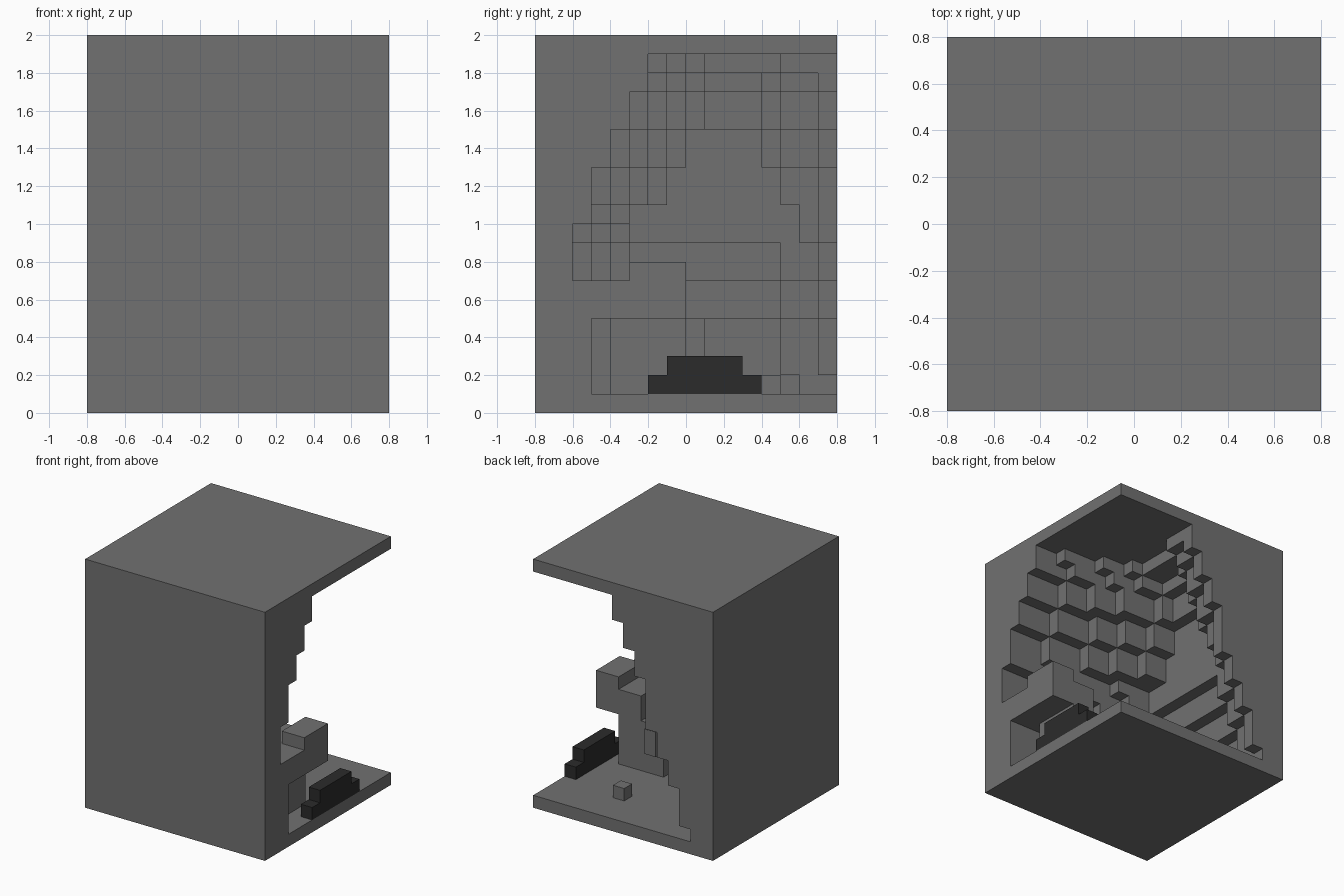
import bpy, bmesh
from mathutils import Vector

cube = bpy.data.objects.get("Cube")
if cube:
    bpy.data.objects.remove(cube, do_unlink=True)

SIZE, HEIGHT, UNIT = 16, 20, 0.1


def material(name, value):
    m = bpy.data.materials.new(name)
    m.use_nodes = True
    colour = (value, value, value, 1)
    m.diffuse_color = colour
    bsdf = m.node_tree.nodes["Principled BSDF"]
    bsdf.inputs["Base Color"].default_value = colour
    bsdf.inputs["Roughness"].default_value = 0.9
    return m


def block_object(name, cells, mat):
    """Skin a set of unit cells with only the exposed faces."""
    bm = bmesh.new()
    corners = {}

    def vert(p):
        if p not in corners:
            x, y, z = p
            corners[p] = bm.verts.new(((x - SIZE / 2) * UNIT, (y - SIZE / 2) * UNIT, z * UNIT))
        return corners[p]

    for cell in cells:
        for axis in range(3):
            for side in (0, 1):
                near = list(cell)
                near[axis] += 2 * side - 1
                if tuple(near) in cells:
                    continue
                u, v = (axis + 1) % 3, (axis + 2) % 3
                ring = []
                for du, dv in ((0, 0), (1, 0), (1, 1), (0, 1)):
                    p = list(cell)
                    p[axis] += side
                    p[u] += du
                    p[v] += dv
                    ring.append(vert(tuple(p)))
                bm.faces.new(ring if side else ring[::-1])
    # merge flat neighbouring faces
    bmesh.ops.dissolve_limit(bm, angle_limit=0.01, verts=bm.verts, edges=bm.edges)
    mesh = bpy.data.meshes.new(name)
    bm.to_mesh(mesh)
    bm.free()
    mesh.materials.append(mat)
    obj = bpy.data.objects.new(name, mesh)
    bpy.context.collection.objects.link(obj)
    return obj


def cells_in(xs, ys, zs):
    return {(x, y, z) for x in range(*xs) for y in range(*ys) for z in range(*zs)}


# Cave layers: top level, side wall at back edge, side wall deep inside,
# rounding length, front wall at open edge, front wall at inner corner
LAYERS = [
    (1, 2, 1, 3, 3, 5), (4, 3, 1, 3, 3, 5), (6, 4, 2, 3, 3, 5),
    (8, 5, 3, 3, 2, 5), (9, 6, 4, 2, 2, 5), (10, 6, 4, 2, 3, 5),
    (12, 6, 4, 3, 3, 7), (14, 7, 4, 4, 4, 8), (16, 8, 5, 4, 5, 9),
    (17, 9, 6, 4, 6, 9), (18, 9, 8, 5, 6, 9),
]


def is_rock(x, y, z):
    if z in (0, HEIGHT - 1):
        return True
    _, edge, deep, length, front, corner = next(l for l in LAYERS if z <= l[0])
    back = SIZE - 1 - y
    inward = SIZE - 1 - x
    side = deep + int((edge - deep) * max(0, 1 - back / length) + 0.5)
    reach = inward / (SIZE - 1 - deep)
    wall = front + int((corner - front) * reach ** 1.3 + 0.5)
    return x < side or y < wall


grey = material("stone_grey", 0.165)
black = material("charcoal_black", 0.024)

# Hollowed rock shell with floor and roof
rock = {c for c in cells_in((0, SIZE), (0, SIZE), (0, HEIGHT)) if is_rock(*c)}

# Overhanging ledge, its raised lip and the stepped mound beneath
rock |= cells_in((12, 16), (0, 8), (5, 7))
rock |= cells_in((14, 16), (5, 8), (7, 8))
rock |= cells_in((12, 14), (4, 8), (1, 6))
rock |= cells_in((10, 12), (4, 8), (1, 5))
rock |= cells_in((10, 11), (8, 9), (3, 5))
rock |= cells_in((6, 10), (4, 7), (1, 4))
block_object("rock_shell", rock, grey)

# Loose stone on the floor
block_object("loose_stone", cells_in((10, 11), (12, 13), (1, 2)), grey)

# Dark stepped heap at the open edge
heap = cells_in((15, 16), (6, 12), (1, 2)) | cells_in((15, 16), (7, 11), (2, 3))
block_object("dark_heap", heap, black)
